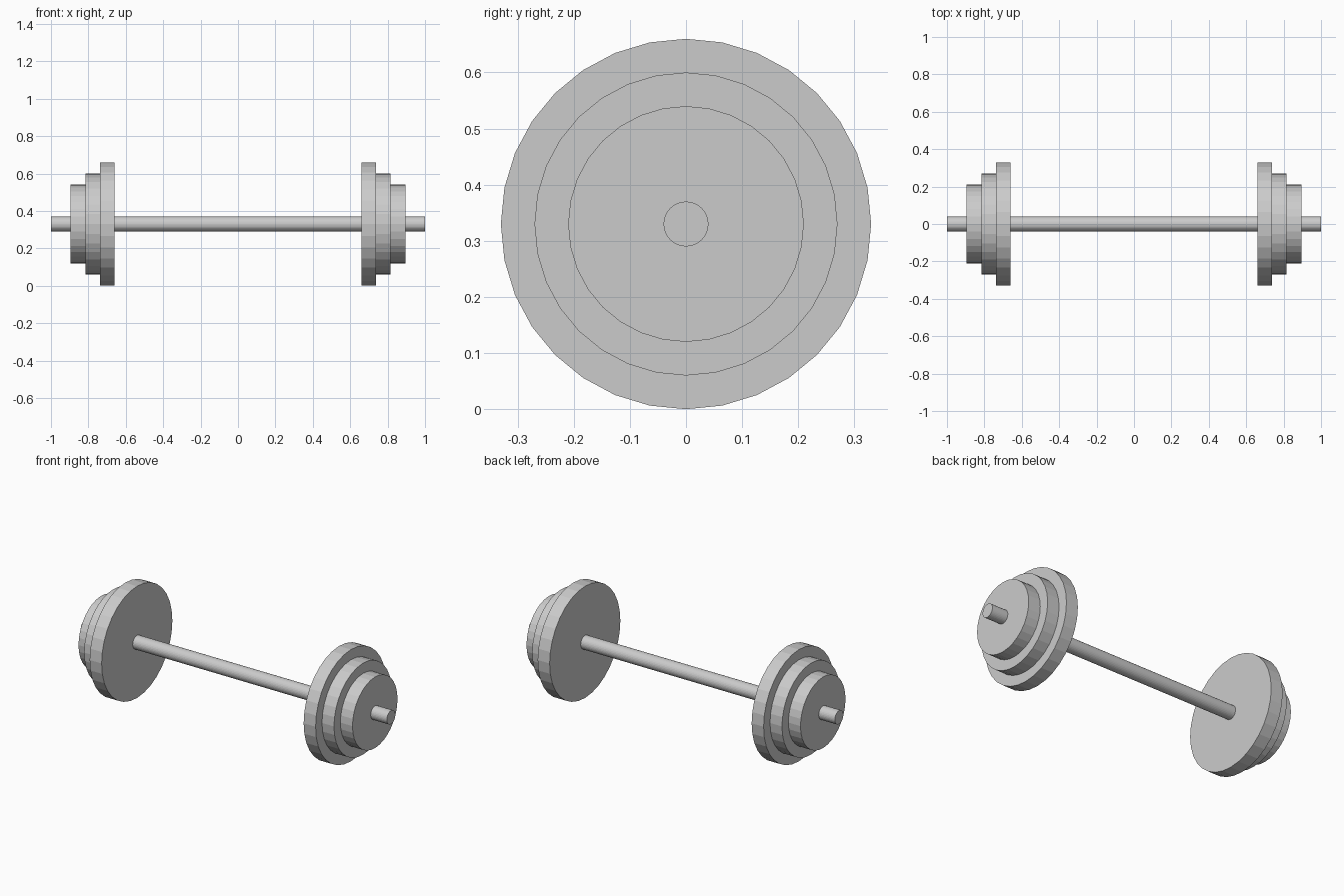
import bpy
from math import pi

if "Cube" in bpy.data.objects:
    bpy.data.objects.remove(bpy.data.objects["Cube"])

AXIS_Z = 0.33
SIDES = 32


def disc(name, radius, x0, x1):
    """Flat-shaded cylinder lying along x between x0 and x1."""
    bpy.ops.mesh.primitive_cylinder_add(
        vertices=SIDES, radius=radius, depth=abs(x1 - x0),
        location=((x0 + x1) / 2, 0, AXIS_Z), rotation=(0, pi / 2, 0))
    bpy.context.object.name = name


# Bar through both plate stacks
disc("bar", 0.04, -1.0, 1.0)

# Stepped plates, largest on the inside
plates = [("large_plate", 0.33, 0.66, 0.738),
          ("medium_plate", 0.27, 0.738, 0.816),
          ("small_plate", 0.21, 0.816, 0.895)]
for side, s in (("left", -1), ("right", 1)):
    for name, radius, inner, outer in plates:
        disc(f"{name}_{side}", radius, s * inner, s * outer)
